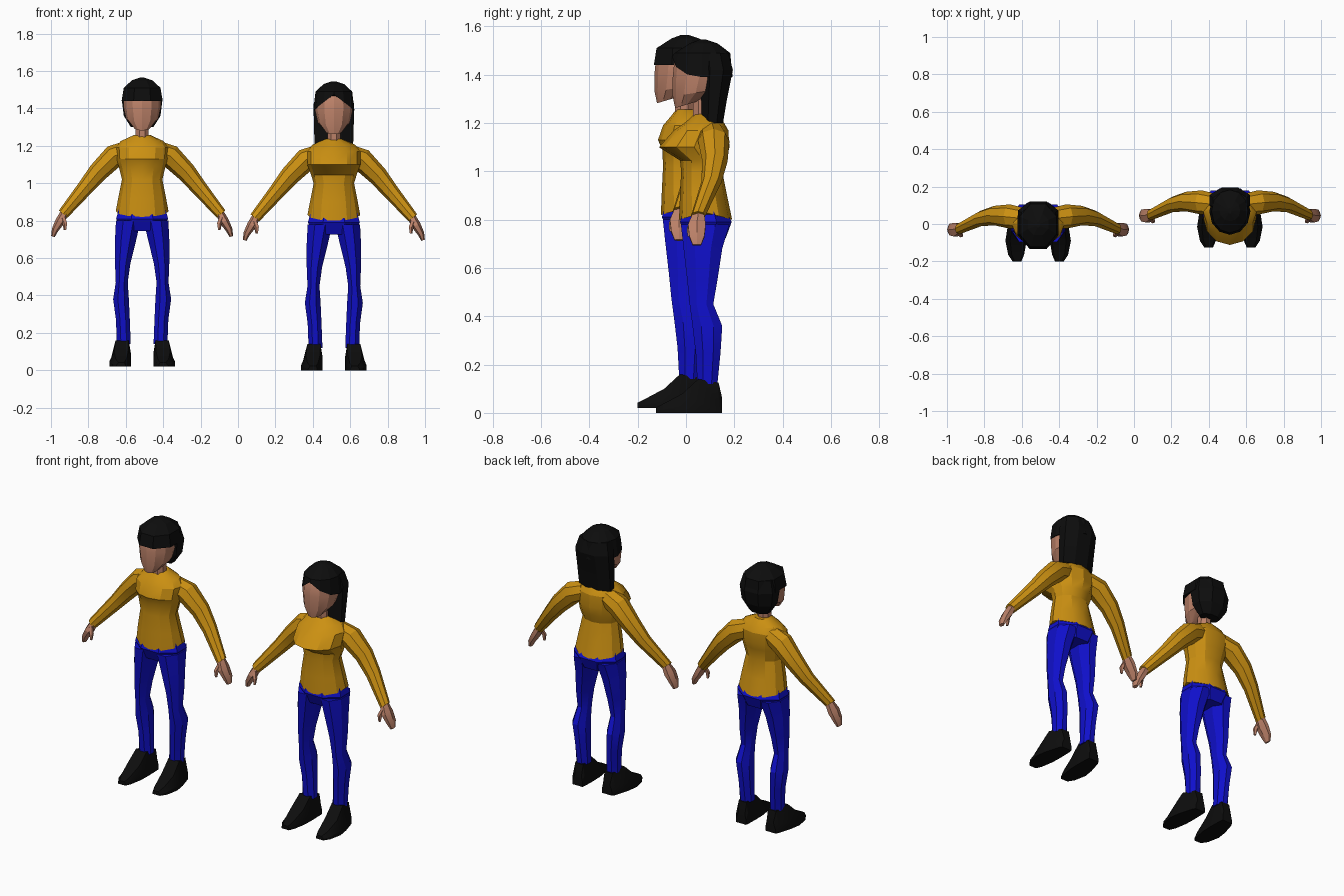
import bpy, bmesh, math
from mathutils import Vector

cube = bpy.data.objects.get("Cube")
if cube:
    bpy.data.objects.remove(cube)


def material(name, rgb):
    m = bpy.data.materials.new(name)
    m.use_nodes = True
    m.diffuse_color = (*rgb, 1)
    bsdf = next(n for n in m.node_tree.nodes if n.type == 'BSDF_PRINCIPLED')
    bsdf.inputs["Base Color"].default_value = (*rgb, 1)
    bsdf.inputs["Roughness"].default_value = 0.9
    return m


GOLD = material("gold_cloth", (0.6, 0.28, 0.006))
BLUE = material("blue_cloth", (0.005, 0.005, 0.6))
SKIN = material("skin", (0.5, 0.22, 0.14))
BLACK = material("black", (0.004, 0.004, 0.004))


def loft(name, rings, mat, origin, smooth=True):
    """Skin a row of equal-length point rings and close both ends."""
    bm = bmesh.new()
    rows = [[bm.verts.new(p) for p in r] for r in rings]
    n = len(rows[0])
    for a, b in zip(rows, rows[1:]):
        for i in range(n):
            j = (i + 1) % n
            bm.faces.new((a[i], a[j], b[j], b[i]))
    bm.faces.new(rows[0])
    bm.faces.new(rows[-1])
    bmesh.ops.recalc_face_normals(bm, faces=bm.faces)
    me = bpy.data.meshes.new(name)
    bm.to_mesh(me)
    bm.free()
    me.materials.append(mat)
    ob = bpy.data.objects.new(name, me)
    ob.location = origin
    bpy.context.collection.objects.link(ob)
    if smooth:
        bpy.ops.object.select_all(action='DESELECT')
        ob.select_set(True)
        bpy.context.view_layer.objects.active = ob
        bpy.ops.object.shade_smooth_by_angle(angle=math.radians(25))
    return ob


def ring(w, front, back, z, cx=0, n=8, turn=0.5, lift=None):
    """Horizontal polygon that reaches the given half width, front and back."""
    yc, ry = (front + back) / 2, (back - front) / 2
    dirs = [math.tau * (i + turn) / n for i in range(n)]
    mx = max(abs(math.cos(a)) for a in dirs)
    my = max(abs(math.sin(a)) for a in dirs)
    pts = []
    for a in dirs:
        u, v = math.cos(a) / mx, math.sin(a) / my
        pts.append((cx + u * w, yc + v * ry, z + (lift(u, v) if lift else 0)))
    return pts


def tube(path, side, n=6):
    """Limb rings: each path entry is centre, thickness, depth."""
    rings = []
    cs = [Vector(p[:3]) for p in path]
    for i, p in enumerate(path):
        d = cs[min(i + 1, len(cs) - 1)] - cs[max(i - 1, 0)]
        nrm = Vector((-d.z, 0, d.x)).normalized()
        pts = []
        for k in range(n):
            a = math.tau * k / n
            q = cs[i] + nrm * math.cos(a) * p[3] + Vector((0, math.sin(a) * p[4], 0))
            pts.append((side * q.x, q.y, q.z))
        rings.append(pts)
    return rings


def mirrored(rings, side):
    return [[(side * x, y, z) for x, y, z in r] for r in rings]


ARM = [(.07, .03, 1.155, .055, .055), (.15, .04, 1.125, .062, .065),
       (.235, .045, 1.04, .053, .052), (.305, .03, .955, .043, .042),
       (.422, -.025, .815, .03, .03)]
HAND = [(.41, -.022, .83, .022, .025), (.44, -.03, .775, .025, .042),
        (.466, -.03, .73, .018, .036), (.477, -.03, .695, .01, .02)]
THUMB = [(.425, -.045, .80, .014, .014), (.412, -.06, .765, .014, .012),
         (.412, -.062, .73, .007, .007)]
# half width, front, back, height, centre
LEG = [(.066, -.096, .105, .78, .074), (.057, -.085, .075, .68, .088),
       (.041, -.07, .055, .55, .104), (.032, -.06, .038, .45, .109),
       (.042, -.048, .075, .36, .113), (.037, -.035, .068, .25, .103),
       (.037, -.028, .055, .12, .098)]
# y, inner x, outer x, top height
SHOE = [(.075, .065, .13, .06), (.06, .062, .14, .125), (-.025, .06, .165, .14),
        (-.09, .062, .175, .08), (-.165, .075, .16, .04), (-.2, .09, .137, .022)]


def limbs(who, o):
    for label, s in (("left", 1), ("right", -1)):
        tag = f"{who}_{label}_"
        loft(tag + "sleeve", tube(ARM, s, 8), GOLD, o)
        loft(tag + "hand", tube(HAND, s), SKIN, o)
        loft(tag + "thumb", tube(THUMB, s, 5), SKIN, o)
        loft(tag + "trouser_leg", mirrored([ring(*r) for r in LEG], s), BLUE, o)
        shoe = []
        for y, a, b, t in SHOE:
            e = (b - a) * .22
            shoe.append([(a, y, 0), (b, y, 0), (b, y, t * .35),
                         (b - e, y, t), (a + e * .5, y, t), (a, y, t * .5)])
        loft(tag + "shoe", mirrored(shoe, s), BLACK, o)


def person(who, o, chest, long_hair):
    limbs(who, o)
    # Trousers seat
    loft(who + "_trouser_seat", [ring(.125, -.085, .09, .84),
         ring(.139, -.1, .114, .79), ring(.1, -.07, .09, .725)], BLUE, o)
    # Shirt, with a hem that dips at front and back
    dip = lambda u, v: -.03 * abs(v)
    body = [ring(.141, -.104, .116, .83, n=12, turn=0, lift=dip),
            ring(.128, -.1, .095, .9, n=12, turn=0),
            ring(.108, -.095, .075, 1.0, n=12, turn=0)]
    body += [ring(*c, n=12, turn=0) for c in chest]
    body += [ring(.045, -.04, .055, 1.237, n=12, turn=0)]
    loft(who + "_shirt", body, GOLD, o)
    # Neck and head
    loft(who + "_neck", [ring(.036, -.045, .03, 1.2), ring(.033, -.045, .03, 1.33)],
         SKIN, o)
    jaw = lambda u, v: .015 * (v + 1)
    loft(who + "_head", [
        ring(.045, -.12, -.02, 1.262, n=12, turn=0, lift=jaw),
        ring(.086, -.13, .06, 1.31, n=12, turn=0, lift=jaw),
        ring(.101, -.13, .09, 1.39, n=12, turn=0),
        ring(.1, -.124, .09, 1.45, n=12, turn=0),
        ring(.082, -.1, .085, 1.49, n=12, turn=0),
        ring(.04, -.04, .04, 1.515, n=12, turn=0)], SKIN, o)
    # Hair: cap, plus a back part that is short or long
    arch = lambda u, v: .085 * (1 - abs(u)) if v < 0 else 0
    turn, n = (0, 12) if long_hair else (.5, 8)
    base, lift = (1.39, arch) if long_hair else (1.42, None)
    loft(who + "_hair_cap", [
        ring(.11, -.133, .118, base, n=n, turn=turn, lift=lift),
        ring(.098, -.122, .108, 1.49, n=n, turn=turn),
        ring(.055, -.06, .055, 1.53, n=n, turn=turn),
        ring(.01, -.02, .01, 1.545, n=n, turn=turn)], BLACK, o, False)
    if long_hair:
        back = [ring(.103, -.01, .078, 1.2), ring(.106, -.012, .095, 1.3),
                ring(.109, -.015, .119, 1.42), ring(.09, -.015, .1, 1.49)]
    else:
        back = [ring(.06, 0, .075, 1.28), ring(.098, -.03, .108, 1.34),
                ring(.108, -.045, .121, 1.42), ring(.09, -.03, .1, 1.49)]
    loft(who + "_hair_back", back, BLACK, o, False)


person("man", (-.5125, 0, .02), [
    (.125, -.098, .09, 1.07), (.138, -.116, .1, 1.11),
    (.142, -.095, .1, 1.17), (.115, -.065, .082, 1.205)], False)
person("woman", (.5125, .075, 0), [
    (.122, -.1, .09, 1.045), (.142, -.187, .105, 1.1),
    (.142, -.125, .1, 1.17), (.115, -.075, .08, 1.205)], True)
